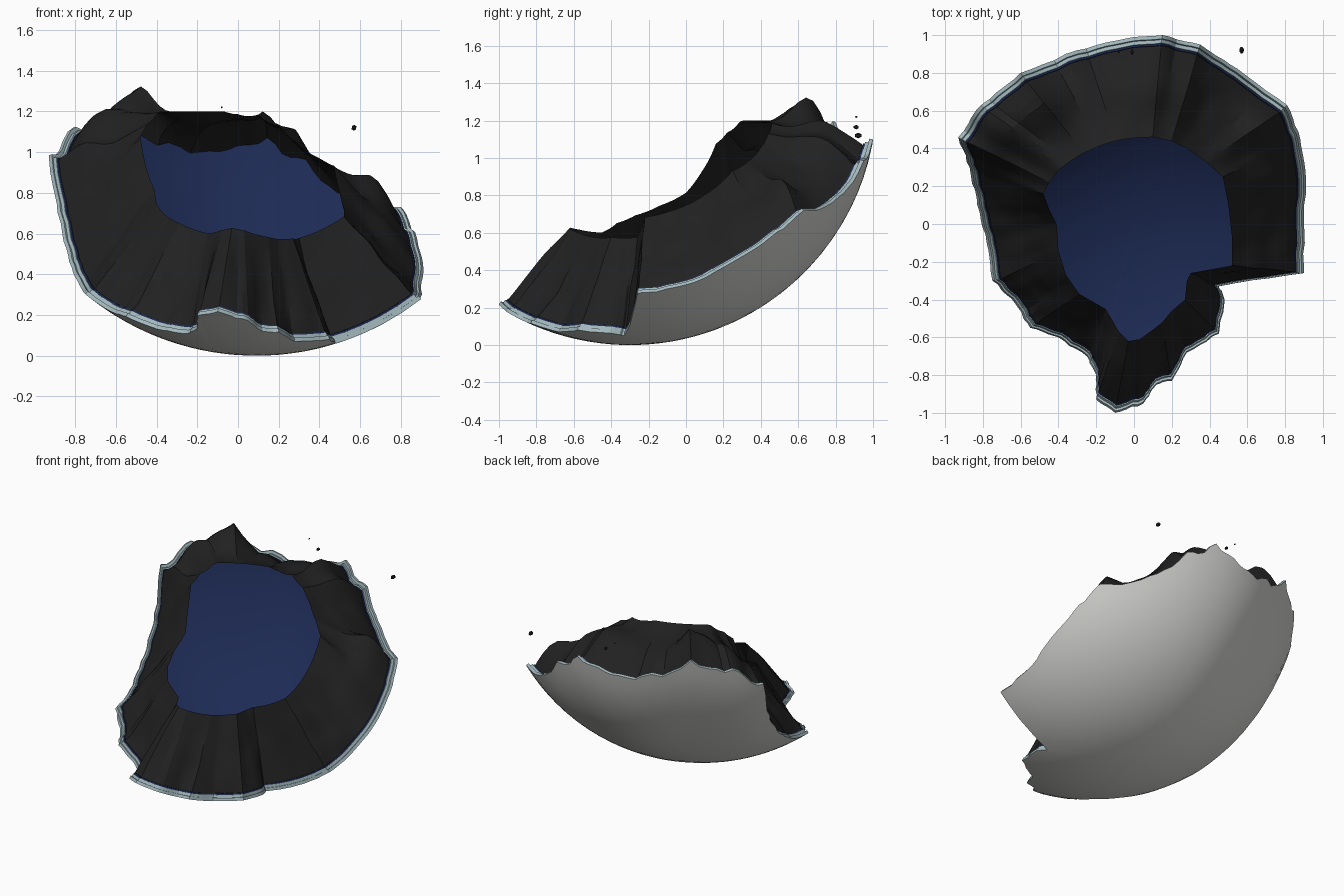
import bpy, bmesh, math, random
from mathutils import Vector, noise

if "Cube" in bpy.data.objects:
    bpy.data.objects.remove(bpy.data.objects["Cube"])

random.seed(4)
CENTRE = Vector((0.09, -0.30, 1.32))     # centre of the ball the fragment broke from
R_CRUST, R_CORE, R_BLUE = 1.32, 0.772, 1.272
POLE = (Vector((0.0, 0.03, 0.04)) - CENTRE).normalized()
SUB = 5

# Broken outline seen from above: outer edge x, y and matching hole edge x, y
ROWS = [
    (.90, -.26, .52, -.22), (.90, 0, .52, -.08), (.91, .25, .50, .10),
    (.88, .45, .47, .25), (.81, .63, .38, .33), (.55, .82, .28, .40),
    (.35, .95, .20, .44), (.15, 1.0, .10, .46), (-.05, .98, 0, .455),
    (-.30, .92, -.12, .44), (-.60, .80, -.27, .39), (-.81, .63, -.36, .33),
    (-.93, .46, -.45, .22), (-.87, .30, -.48, .16), (-.83, .10, -.45, .08),
    (-.78, -.10, -.41, 0), (-.75, -.30, -.40, -.14), (-.63, -.42, -.36, -.27),
    (-.55, -.55, -.29, -.37), (-.40, -.60, -.22, -.41), (-.25, -.70, -.15, -.45),
    (-.20, -.80, -.12, -.50), (-.20, -.93, -.08, -.57), (-.10, -1.0, -.03, -.62),
    (.05, -.95, .03, -.61), (.12, -.85, .10, -.56), (.20, -.83, .15, -.52),
    (.28, -.68, .20, -.46), (.45, -.58, .27, -.40), (.48, -.40, .28, -.30),
    (.45, -.33, .30, -.26)]
# Humps on the rock: x, y, height, spread
HUMPS = [(-.53, .63, .14, .020), (.70, .52, .10, .020), (-.76, .45, .08, .015), (.14, .68, .04, .02)]


def material(name, colour):
    m = bpy.data.materials.new(name)
    m.diffuse_color = (*colour, 1)
    m.use_nodes = True
    m.node_tree.nodes["Principled BSDF"].inputs["Base Color"].default_value = m.diffuse_color
    return m


GREY = material("crust grey", (.70, .71, .68))
PALE = material("pale edge", (.37, .49, .52))
BLUE = material("deep blue", (.012, .023, .088))
DARK = material("dark rock", (.015, .015, .015))


def on_ball(x, y, radius):
    """Direction from the centre to the lower ball surface under x, y."""
    d = Vector((x - CENTRE.x, y - CENTRE.y))
    if d.length > radius * .988:
        d *= radius * .988 / d.length
    return Vector((d.x, d.y, -math.sqrt(radius ** 2 - d.length_squared))).normalized()


# Finely divided edge directions
outer, inner = [], []
for i, a in enumerate(ROWS):
    b = ROWS[(i + 1) % len(ROWS)]
    for k in range(SUB):
        p = [u + (v - u) * k / SUB for u, v in zip(a, b)]
        j = .005 if k else 0
        outer.append(on_ball(p[0] + random.uniform(-j, j), p[1] + random.uniform(-j, j), R_CRUST))
        inner.append(on_ball(p[2], p[3], R_CORE))


def raised(p):
    """The back left of the rim stands higher than the rest."""
    p.z += .11 * math.exp(-((p.x + .60) ** 2 + (p.y - .80) ** 2) / .12)
    return p


def ring(dirs, radius, shrink=1.0):
    return [raised(CENTRE + POLE.slerp(d, shrink) * radius) for d in dirs]


def build(name, rings, mats, cap=None, flip=False, angle=30):
    """Bridge successive rings; mats gives one material per band, cap closes the last ring."""
    bm = bmesh.new()
    used = list(dict.fromkeys(mats))
    loops = [[bm.verts.new(p) for p in r] for r in rings]
    n = len(rings[0])
    for a, b, m in zip(loops, loops[1:], mats):
        for i in range(n):
            j = (i + 1) % n
            bm.faces.new((a[i], a[j], b[j], b[i])).material_index = used.index(m)
    if cap is not None:
        c = bm.verts.new(cap)
        for i in range(n):
            bm.faces.new((loops[-1][i], loops[-1][(i + 1) % n], c)).material_index = used.index(mats[-1])
    if flip:
        bmesh.ops.reverse_faces(bm, faces=bm.faces[:])
    me = bpy.data.meshes.new(name)
    bm.to_mesh(me)
    bm.free()
    for m in used:
        me.materials.append(m)
    ob = bpy.data.objects.new(name, me)
    bpy.context.collection.objects.link(ob)
    bpy.ops.object.select_all(action='DESELECT')
    ob.select_set(True)
    bpy.context.view_layer.objects.active = ob
    bpy.ops.object.shade_smooth_by_angle(angle=math.radians(angle))
    return ob


# Outer crust: grey underside with a pale broken edge
steps = [1 - k / 16 for k in range(16)]
build("outer_crust",
      [ring(outer, 1.300, .984), ring(outer, 1.300), ring(outer, R_CRUST)]
      + [ring(outer, R_CRUST, s) for s in steps[1:]],
      [PALE, PALE] + [GREY] * 16, cap=CENTRE + POLE * R_CRUST, flip=True)

# Second crust layer, stepped inwards
build("lower_crust_edge",
      [ring(outer, 1.300, .986), ring(outer, 1.281, .986), ring(outer, 1.281, .976)], [PALE] * 2)

# Blue layer lining the whole crust, seen through the hole in the rock
build("blue_lining",
      [ring(outer, 1.281, .979)] + [ring(outer, R_BLUE, .979 * s) for s in steps],
      [BLUE] * 16, cap=CENTRE + POLE * R_BLUE)

# Thin dark rock wall: rises from the crust to the hole, with ridges and humps
wall = []
BANDS = 10
for k in range(BANDS + 1):
    t = k / BANDS
    row = []
    for o, i in zip(outer, inner):
        a = raised(CENTRE + POLE.slerp(o, .974) * (R_BLUE - .001))
        b = CENTRE + i * R_CORE
        p = a.lerp(b, t)
        side = (o - POLE * o.dot(POLE)).normalized()
        swell = math.sin(math.pi * t ** .75)
        ridge = noise.noise(side * 5.0) * .05 + noise.noise(p * 6) * .03
        p += (side * .3 - POLE * .7) * swell * ridge
        lift = .05 * min(max((p.y - .45) / .3, 0), 1)
        for x, y, h, s in HUMPS:
            lift += h * math.exp(-((p.x - x) ** 2 + (p.y - y) ** 2) / s)
        p.z += lift * swell
        row.append(p)
    wall.append(row)
build("rock_wall", wall, [DARK] * BANDS, angle=25)

# Loose crumbs floating by the back edge
for x, y, z, r in ((.57, .92, 1.12, .017), (-.01, .91, 1.165, .013), (-.08, .91, 1.22, .006)):
    bpy.ops.mesh.primitive_ico_sphere_add(subdivisions=1, radius=r, location=(x, y, z))
    ob = bpy.context.object
    ob.name = "rock_crumb"
    ob.scale = (.8, 1.2, .9)
    ob.data.materials.append(DARK)
